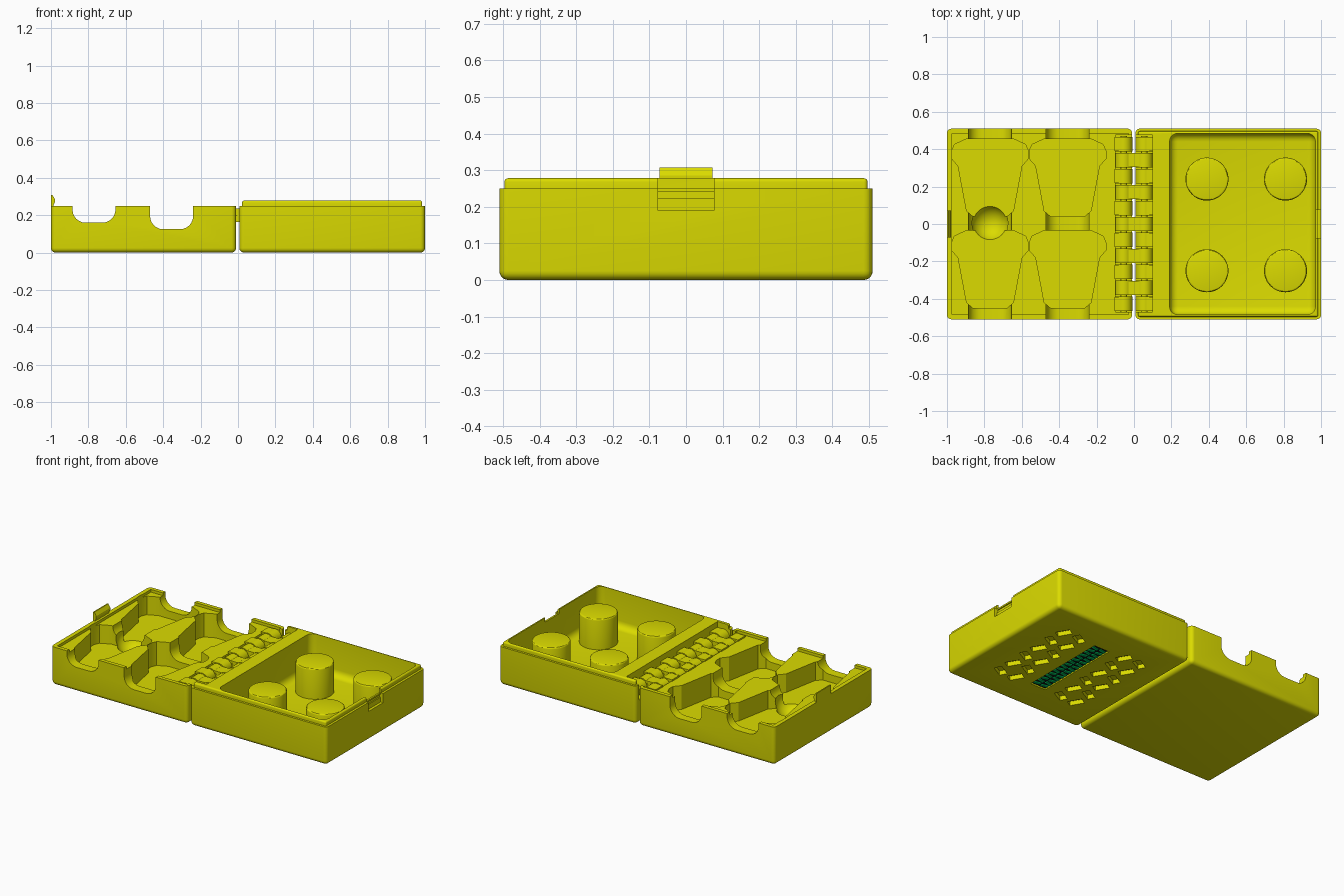
import bpy, bmesh, math
from mathutils import Matrix, Vector

old = bpy.data.objects.get("Cube")
if old:
    bpy.data.objects.remove(old, do_unlink=True)


def material(name, rgb):
    m = bpy.data.materials.new(name)
    m.use_nodes = True
    m.diffuse_color = (*rgb, 1)
    m.node_tree.nodes["Principled BSDF"].inputs["Base Color"].default_value = (*rgb, 1)
    return m


YELLOW = material("yellow plastic", (0.71, 0.71, 0.0))
GREEN = material("green inlay", (0.0, 0.65, 0.13))
BLACK = material("black inlay", (0.005, 0.005, 0.005))


def finish(name, bm, mat=YELLOW):
    bmesh.ops.recalc_face_normals(bm, faces=bm.faces)
    me = bpy.data.meshes.new(name)
    bm.to_mesh(me)
    bm.free()
    me.materials.append(mat)
    ob = bpy.data.objects.new(name, me)
    bpy.context.collection.objects.link(ob)
    return ob


def add_box(bm, lo, hi, turn=0.0):
    lo, hi = Vector(lo), Vector(hi)
    mat = Matrix.Translation((lo + hi) / 2) @ Matrix.Rotation(turn, 4, "Z") @ Matrix.Diagonal((*(hi - lo), 1))
    bmesh.ops.create_cube(bm, size=1, matrix=mat)


def box(name, lo, hi, round_by=0.0, keep_top=True, mat=YELLOW):
    """Box with rounded edges, optionally leaving the top rim sharp."""
    bm = bmesh.new()
    add_box(bm, lo, hi)
    if round_by:
        edges = [e for e in bm.edges
                 if not (keep_top and all(v.co.z > hi[2] - 1e-5 for v in e.verts))]
        bmesh.ops.bevel(bm, geom=edges, offset=round_by, segments=5, profile=0.5, affect="EDGES")
    return finish(name, bm, mat)


def prism(name, pts, axis, lo, hi):
    """Extrude a 2D outline along y (outline in xz) or z (outline in xy)."""
    bm = bmesh.new()
    place = (lambda a, b: (a, lo, b)) if axis == "y" else (lambda a, b: (a, b, lo))
    face = bm.faces.new([bm.verts.new(place(a, b)) for a, b in pts])
    geo = bmesh.ops.extrude_face_region(bm, geom=[face])["geom"]
    step = (0, hi - lo, 0) if axis == "y" else (0, 0, hi - lo)
    bmesh.ops.translate(bm, vec=step, verts=[g for g in geo if isinstance(g, bmesh.types.BMVert)])
    return finish(name, bm)


def activate(ob):
    bpy.ops.object.select_all(action="DESELECT")
    ob.select_set(True)
    bpy.context.view_layer.objects.active = ob


def combine(ob, other, operation="DIFFERENCE"):
    mod = ob.modifiers.new("cut", "BOOLEAN")
    mod.operation, mod.solver, mod.object = operation, "EXACT", other
    activate(ob)
    bpy.ops.object.modifier_apply(modifier=mod.name)
    bpy.data.objects.remove(other, do_unlink=True)


def smooth(ob):
    activate(ob)
    bpy.ops.object.shade_smooth_by_angle(angle=math.radians(30))


TOP, HALF = 0.25, 0.51

# Tray half with a stepped rim
tray = box("tray_half", (-1, -HALF, 0), (-0.01, HALF, TOP), 0.025)
combine(tray, box("rim_step", (-0.972, -0.485, 0.232), (-0.03, 0.485, 0.4)))

# Shaped pockets, two per column, joined by a rounded channel
OUTLINE = [(0.09, 0.04), (0.125, 0.07), (0.17, 0.31), (0.205, 0.35),
           (0.205, 0.39), (0.19, 0.425), (0.125, 0.455)]
for cx, channel_z, floor in ((-0.77, 0.16, 0.11), (-0.355, 0.125, 0.075)):
    for dy in (0, -0.49):
        right = [(cx + x, y + dy) for x, y in OUTLINE]
        left = [(cx - x, y + dy) for x, y in reversed(OUTLINE)]
        combine(tray, prism("pocket", right + left, "z", floor, 0.4))
    r, w = 0.07, 0.115
    arc = [(w - r + r * math.sin(t), channel_z + r - r * math.cos(t))
           for t in [i * math.pi / 12 for i in range(7)]]
    right = [(cx + x, z) for x, z in arc] + [(cx + w, 0.4)]
    left = [(2 * cx - x, z) for x, z in reversed(right)]
    combine(tray, prism("channel", right + left, "y", -0.6, 0.6))

# Finger scoop between the two pockets of the outer column
bm = bmesh.new()
bmesh.ops.create_uvsphere(bm, u_segments=32, v_segments=16, radius=0.1,
                          matrix=Matrix.Translation((-0.77, 0.005, 0.155)))
combine(tray, finish("scoop", bm))

# Lid half with a raised lip and a deep rounded cavity
lid = box("lid_half", (0.007, -HALF, 0), (1, HALF, TOP), 0.025)
combine(lid, box("lip", (0.022, -0.496, 0.1), (0.985, 0.496, 0.278), 0.01, False), "UNION")
combine(lid, box("cavity", (0.19, -0.485, 0.04), (0.97, 0.485, 0.4), 0.045))
combine(lid, box("latch_notch", (0.982, -0.076, 0.19), (1.1, 0.076, 0.4)))
combine(lid, box("lip_notch", (0.96, -0.076, TOP), (1.1, 0.076, 0.4)))
combine(lid, box("catch_groove", (0.975, -0.076, 0.222), (1.1, 0.076, 0.24)))

# Hinge trough through both halves
for half, lo, hi in ((tray, -0.1, 0.0), (lid, 0.0, 0.1)):
    combine(half, box("trough", (lo, -0.47, 0.15), (hi, 0.475, 0.4)))

# Engraved ornament of slanted dashes in the underside of the lid
CENTRE, GRID, CELL = 0.49, 6, 0.115
bm = bmesh.new()
for i in range(GRID):
    for j in range(GRID):
        x, y = ((k - (GRID - 1) / 2) * CELL for k in (i, j))
        if abs(x) < CELL and abs(y) < 2.6 * CELL:
            continue
        add_box(bm, (CENTRE + x - 0.045, y - 0.024, -0.1), (CENTRE + x + 0.045, y + 0.024, 0.028),
                0.5 if (i + j) % 2 else 2.1)
combine(lid, finish("engraving", bm))
combine(lid, box("inlay_recess", (CENTRE - 0.055, -0.29, -0.1), (CENTRE + 0.055, 0.29, 0.012)))

# Central inlay: black plate carrying broken green bars
box("black_inlay", (CENTRE - 0.052, -0.287, 0.007), (CENTRE + 0.052, 0.287, 0.0125), mat=BLACK)
bm = bmesh.new()
for i in range(16):
    y = (i - 7.5) * 0.035
    for x in (-0.027, 0.027):
        add_box(bm, (CENTRE + x - 0.021, y - 0.009, 0.0005), (CENTRE + x + 0.021, y + 0.009, 0.0075),
                0.2 if i % 2 else -0.2)
finish("green_inlay", bm, GREEN)

# Pegs standing in the lid
for i, (x, y) in enumerate([(x, y) for x in (0.39, 0.81) for y in (-0.25, 0.24)]):
    bm = bmesh.new()
    bmesh.ops.create_cone(bm, cap_ends=True, segments=48, radius1=0.115, radius2=0.115, depth=0.21,
                          matrix=Matrix.Translation((x, y, 0.135)))
    rim = [e for e in bm.edges if all(v.co.z > 0.2 for v in e.verts)]
    bmesh.ops.bevel(bm, geom=rim, offset=0.01, segments=3, profile=0.5, affect="EDGES")
    smooth(finish(f"peg_{i + 1}", bm))

# Double hinge: barrel knuckles on both sides, bridged by every other link
bm = bmesh.new()
links = bmesh.new()
COUNT, PITCH, AXIS_Z = 11, 0.0855, 0.198
for i in range(COUNT):
    y = (i - (COUNT - 1) / 2) * PITCH
    linked = i % 2 == 1
    for x in (-0.055, 0.055):
        turn = Matrix.Translation((x, y, AXIS_Z)) @ Matrix.Rotation(math.pi / 2, 4, "X")
        bmesh.ops.create_cone(links if linked else bm, cap_ends=True, segments=24, radius1=0.046,
                              radius2=0.046, depth=PITCH - 0.008, matrix=turn)
        bmesh.ops.create_cone(bm, cap_ends=False, segments=12, radius1=0.018, radius2=0.018,
                              depth=PITCH, matrix=turn)
        if not linked:
            xs = sorted((x, math.copysign(0.105, x)))
            add_box(bm, (xs[0], y - 0.038, 0.145), (xs[1], y + 0.038, AXIS_Z + 0.044))
    if linked:
        add_box(links, (-0.055, y - 0.038, 0.165), (0.055, y + 0.038, 0.235))
smooth(finish("hinge_knuckles", bm))
smooth(finish("hinge_links", links))

# Snap latch on the outer edge of the tray
prism("latch", [(-1, 0.19), (-0.985, 0.19), (-0.987, 0.255), (-0.978, 0.27),
                (-0.978, 0.285), (-0.992, 0.308), (-1, 0.308)], "y", -0.073, 0.073)

for part in (tray, lid):
    smooth(part)
